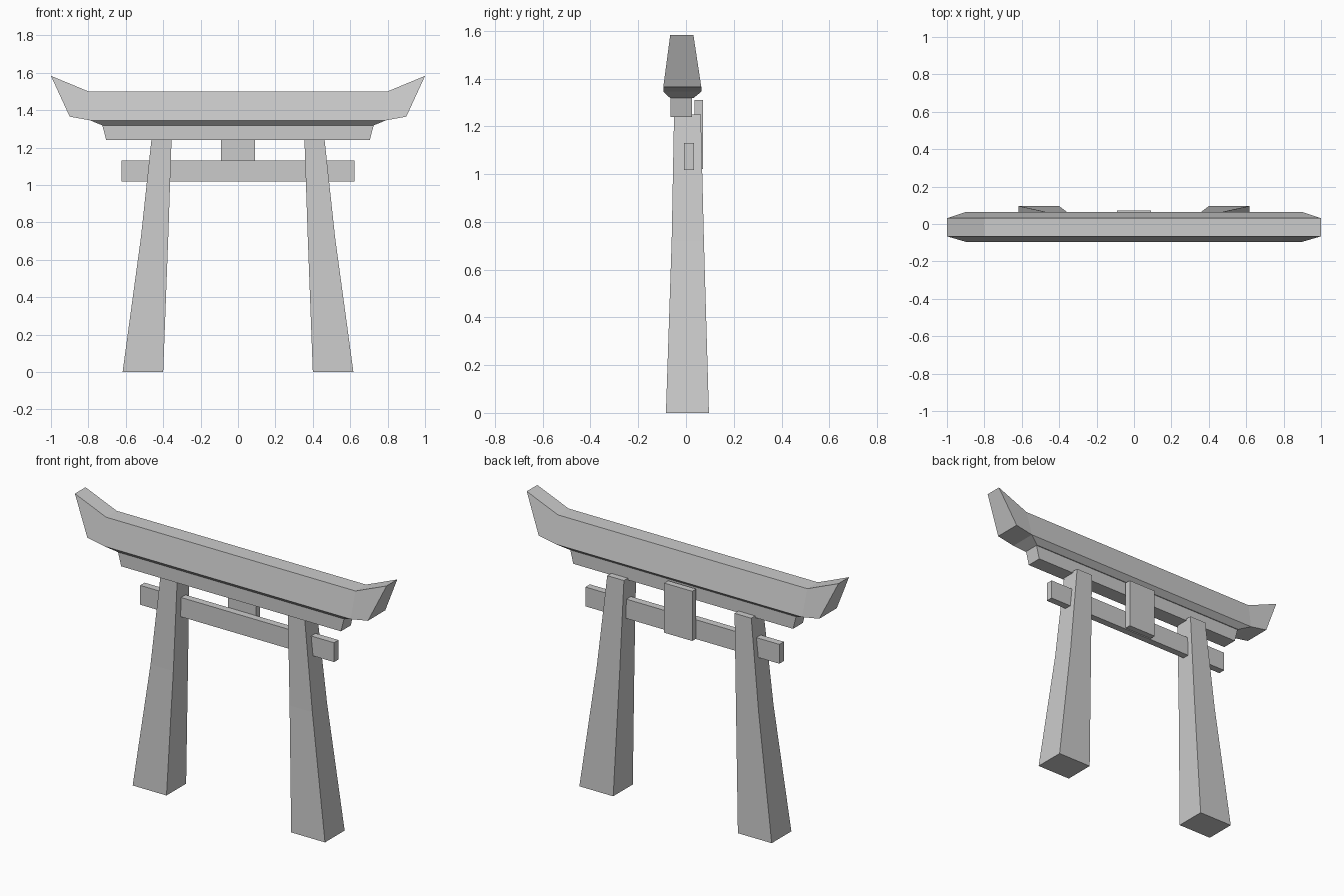
import bpy, bmesh

if "Cube" in bpy.data.objects:
    bpy.data.objects.remove(bpy.data.objects["Cube"])


def finish(name, bm, mirror=False):
    bmesh.ops.recalc_face_normals(bm, faces=bm.faces)
    mesh = bpy.data.meshes.new(name)
    bm.to_mesh(mesh)
    bm.free()
    obj = bpy.data.objects.new(name, mesh)
    bpy.context.collection.objects.link(obj)
    if mirror:
        obj.modifiers.new("Mirror", 'MIRROR').use_mirror_merge = False
    return obj


def loft(rings):
    """Skin four-sided rings into a closed solid."""
    bm = bmesh.new()
    vs = [[bm.verts.new(p) for p in r] for r in rings]
    for a, b in zip(vs, vs[1:]):
        for i in range(4):
            j = (i + 1) % 4
            bm.faces.new((a[i], a[j], b[j], b[i]))
    bm.faces.new(vs[0])
    bm.faces.new(vs[-1])
    return bm


def level(x0, x1, y0, y1, z):
    return [(x0, y0, z), (x1, y0, z), (x1, y1, z), (x0, y1, z)]


# Tapered pillars, slightly bent at mid height
pillar = [level(0.40, 0.617, -0.084, 0.096, 0.0),
          level(0.373, 0.519, -0.06, 0.075, 0.72),
          level(0.355, 0.462, -0.05, 0.062, 1.25)]
finish("pillars", loft(pillar), mirror=True)

# Upswept top beam: sections run along x, wide at the bottom
def section(xt, zt, xb, zb):
    return [(xt, -0.066, zt), (xt, 0.031, zt), (xb, 0.064, zb), (xb, -0.095, zb)]

bm = loft([section(-1.0, 1.583, -0.9, 1.365),
           section(-0.8, 1.5, -0.79, 1.345),
           section(0.8, 1.5, 0.79, 1.345),
           section(1.0, 1.583, 0.9, 1.365)])
# Chamfered underside pulled from the long bottom face
bottom = next(f for f in bm.faces if all(abs(v.co.z - 1.345) < 1e-4 for v in f.verts))
lower = bmesh.ops.extrude_discrete_faces(bm, faces=[bottom])["faces"][0]
for v in lower.verts:
    v.co.x *= 0.725 / 0.79
    v.co.y = -0.066 if v.co.y < 0 else 0.031
    v.co.z = 1.318
bmesh.ops.remove_doubles(bm, verts=bm.verts, dist=1e-4)
finish("top_beam", bm)

# Secondary beam with slanted ends
finish("under_beam", loft([level(-0.705, 0.705, -0.064, 0.026, 1.24),
                           level(-0.725, 0.725, -0.064, 0.026, 1.318)]))

# Tie beam passing through the pillars
finish("tie_beam", loft([level(-0.622, 0.622, -0.008, 0.033, 1.018),
                         level(-0.622, 0.622, -0.008, 0.033, 1.13)]))

# Blank tablet on the back
finish("tablet", loft([level(-0.09, 0.09, 0.035, 0.071, 1.022),
                       level(-0.09, 0.09, 0.035, 0.071, 1.31)]))
